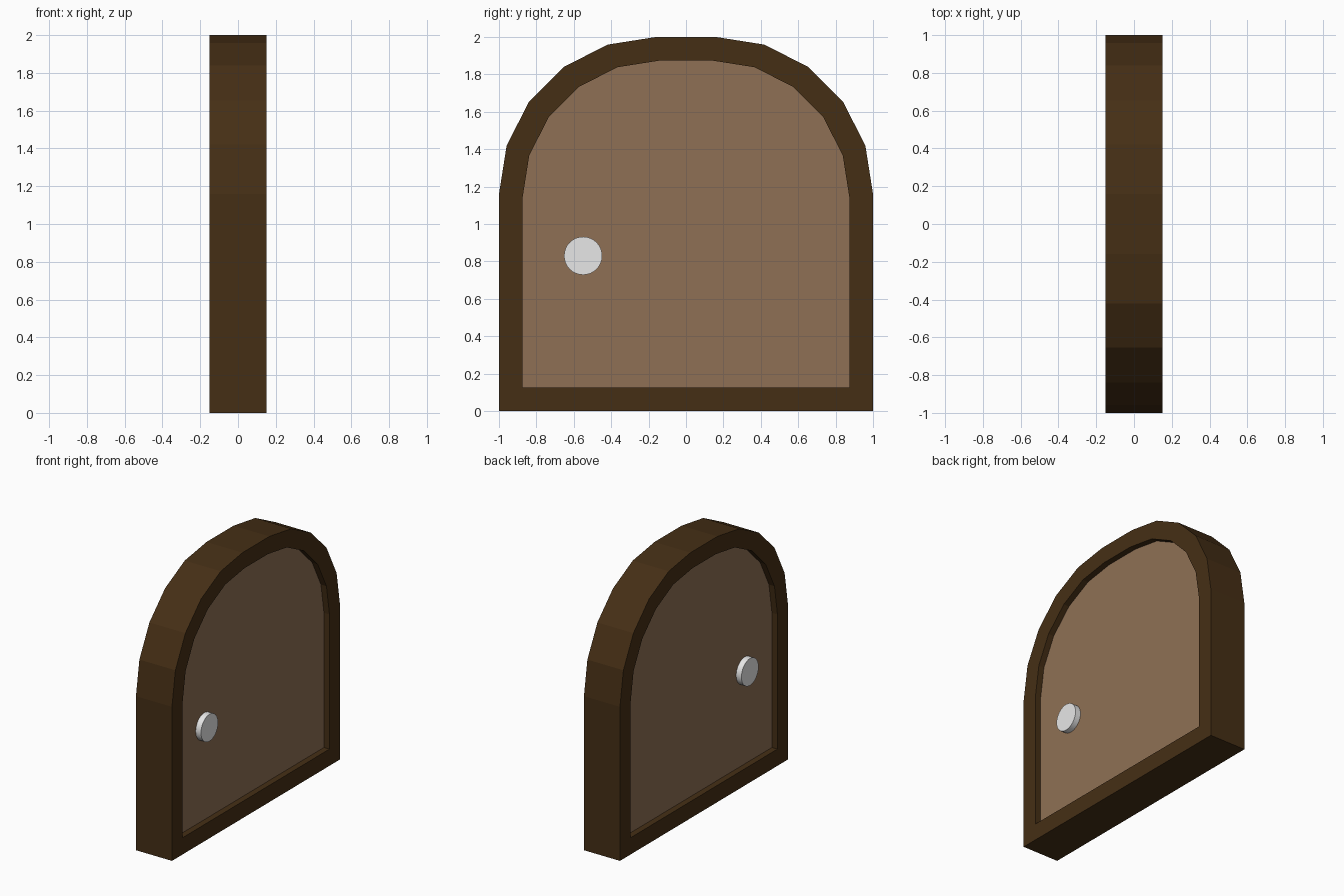
import bpy, bmesh, math
from mathutils import Matrix

if "Cube" in bpy.data.objects:
    bpy.data.objects.remove(bpy.data.objects["Cube"])


def material(name, rgb):
    m = bpy.data.materials.new(name)
    m.diffuse_color = (*rgb, 1)
    m.use_nodes = True
    m.node_tree.nodes["Principled BSDF"].inputs["Base Color"].default_value = m.diffuse_color
    return m


dark_wood = material("dark wood", (0.060, 0.028, 0.0075))
light_wood = material("light wood", (0.274, 0.163, 0.090))
metal = material("pale metal", (0.8, 0.8, 0.8))

# Arched outline: square bottom, two rounded top corners of five segments
R, CY, CZ = 0.84, 0.16, 1.16
arc = [math.radians(18 * i) for i in range(6)]
right = [(CY + R * math.cos(a), CZ + R * math.sin(a)) for a in arc]
outline = [(-1, 0), (1, 0)] + right + [(-y, z) for y, z in reversed(right)]


def finish(bm, name, mats):
    bmesh.ops.recalc_face_normals(bm, faces=bm.faces)
    me = bpy.data.meshes.new(name)
    bm.to_mesh(me)
    bm.free()
    for m in mats:
        me.materials.append(m)
    ob = bpy.data.objects.new(name, me)
    bpy.context.collection.objects.link(ob)
    return ob


# Door: outer frame, rim, recess wall and panel on both sides
HALF, PANEL, S = 0.15, 0.104, 0.874
bm = bmesh.new()


def ring(x, s):
    return [bm.verts.new((x, y * s, 1 + (z - 1) * s)) for y, z in outline]


rings = [ring(-PANEL, S), ring(-HALF, S), ring(-HALF, 1),
         ring(HALF, 1), ring(HALF, S), ring(PANEL, S)]
n = len(outline)
for a, b in zip(rings, rings[1:]):
    for i in range(n):
        j = (i + 1) % n
        bm.faces.new((a[i], a[j], b[j], b[i]))
for r in (rings[0], rings[-1]):
    bm.faces.new(r).material_index = 1
finish(bm, "arched_door", [dark_wood, light_wood])

# Knobs: one flat disc on each side, kept inside the frame depth
for side, label in ((1, "right"), (-1, "left")):
    bm = bmesh.new()
    inner, outer = 0.100, 0.148
    place = Matrix.Translation((side * (inner + outer) / 2, -0.55, 0.83))
    bmesh.ops.create_cone(bm, cap_ends=True, segments=32, radius1=0.102,
                          radius2=0.102, depth=outer - inner,
                          matrix=place @ Matrix.Rotation(math.pi / 2, 4, 'Y'))
    ob = finish(bm, label + "_knob", [metal])
    bpy.ops.object.select_all(action='DESELECT')
    ob.select_set(True)
    bpy.context.view_layer.objects.active = ob
    bpy.ops.object.shade_smooth_by_angle(angle=math.radians(30))
